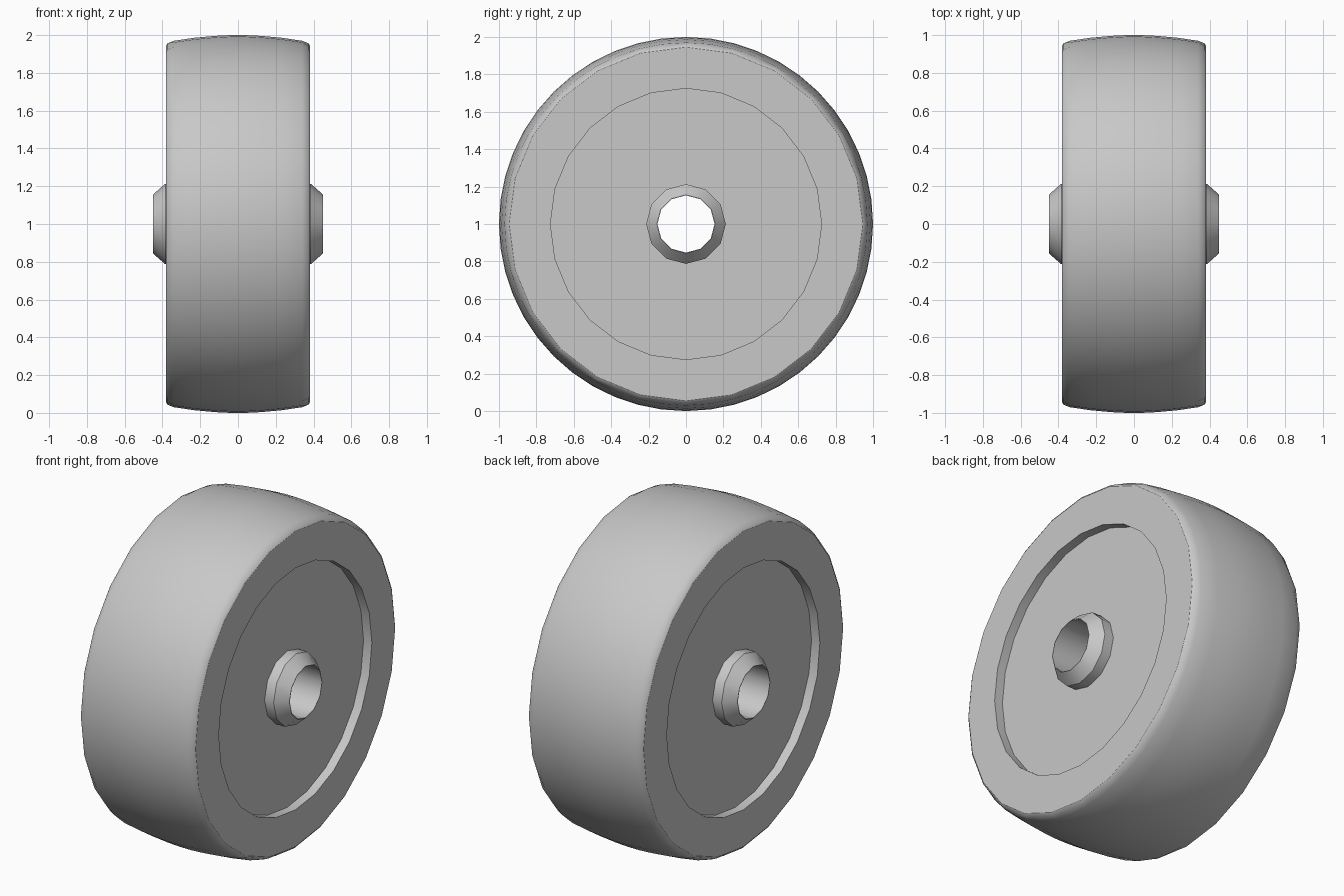
import bpy
import bmesh
from math import sin, cos, pi, radians

cube = bpy.data.objects.get("Cube")
if cube:
    bpy.data.objects.remove(cube)

grey = bpy.data.materials.new("plain_grey")
grey.use_nodes = True
colour = (0.58, 0.58, 0.58, 1)
grey.diffuse_color = colour
grey.node_tree.nodes["Principled BSDF"].inputs["Base Color"].default_value = colour


def lathe(name, profile, sides, smooth_angle):
    """Spin a closed (x, radius, coarse) profile about the x axis.
    Coarse rings have half as many corners, every second vertex lying mid-edge."""
    bm = bmesh.new()
    rings = []
    for x, radius, coarse in profile:
        ring = []
        for i in range(sides):
            a = 2 * pi * i / sides
            r = radius * cos(2 * pi / sides) if coarse and i % 2 else radius
            ring.append(bm.verts.new((x, r * sin(a), r * cos(a))))
        rings.append(ring)
    for k, ring in enumerate(rings):
        after = rings[(k + 1) % len(rings)]
        for i in range(sides):
            j = (i + 1) % sides
            bm.faces.new((ring[i], ring[j], after[j], after[i]))
    bmesh.ops.recalc_face_normals(bm, faces=bm.faces[:])
    mesh = bpy.data.meshes.new(name)
    bm.to_mesh(mesh)
    bm.free()
    mesh.materials.append(grey)
    obj = bpy.data.objects.new(name, mesh)
    obj.location.z = 1
    bpy.context.collection.objects.link(obj)
    bpy.ops.object.select_all(action='DESELECT')
    obj.select_set(True)
    bpy.context.view_layer.objects.active = obj
    bpy.ops.object.shade_smooth_by_angle(angle=radians(smooth_angle))
    return obj


def mirrored(half):
    """Complete a half profile with its reflection in x."""
    return half + [(-x, r, c) for x, r, c in reversed(half)]


# Wheel body: recessed web, flat rim, rounded shoulder and crowned tread
lathe("wheel_body", mirrored([
    (0.325, 0.18, True),
    (0.325, 0.725, True),
    (0.38, 0.725, True),
    (0.38, 0.945, True),
    (0.372, 0.957, True),
    (0.34, 0.97, False),
    (0.23, 0.986, False),
    (0.12, 0.996, False),
    (0.04, 1.0, False),
]), 48, 33)

# Hub: projecting chamfered boss with an open axle bore
lathe("hub", mirrored([
    (0.45, 0.153, False),
    (0.45, 0.156, False),
    (0.385, 0.213, False),
    (0.30, 0.213, False),
]) [:4] + [
    (-0.30, 0.213, False),
    (-0.385, 0.213, False),
    (-0.45, 0.156, False),
    (-0.45, 0.153, False),
], 12, 35)
